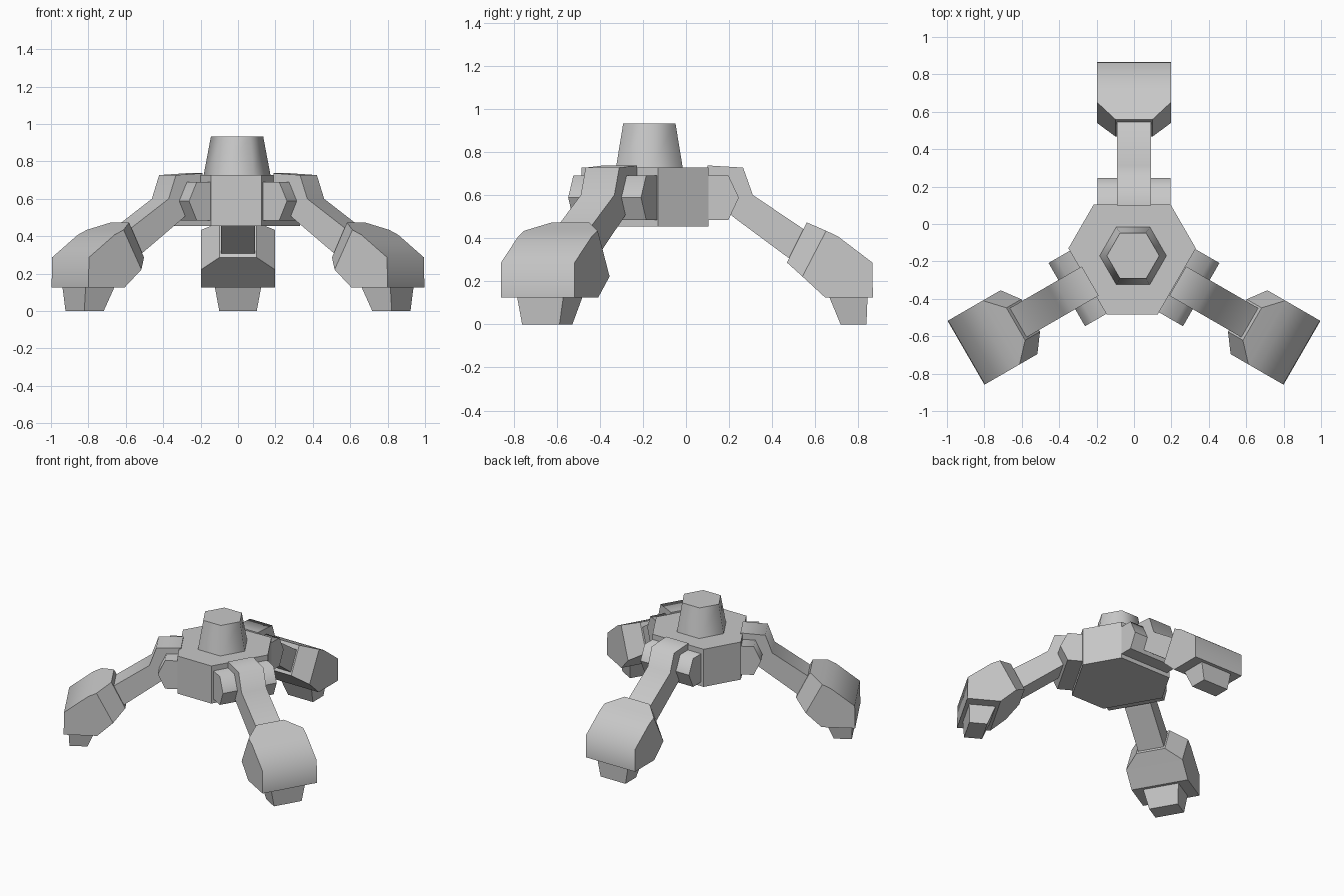
import bpy, bmesh, math
from mathutils import Vector

cube = bpy.data.objects.get("Cube")
if cube:
    bpy.data.objects.remove(cube)

HUB_Y = -0.17

grey = bpy.data.materials.new("plain_grey")
grey.use_nodes = True
grey.diffuse_color = (0.58, 0.58, 0.58, 1)
grey.node_tree.nodes["Principled BSDF"].inputs["Base Color"].default_value = (0.58, 0.58, 0.58, 1)


def finish(bm, name, soft_edge):
    """Close the mesh, set soft and hard edges, and store it."""
    bmesh.ops.remove_doubles(bm, verts=bm.verts, dist=1e-4)
    bmesh.ops.recalc_face_normals(bm, faces=bm.faces)
    bm.normal_update()
    for f in bm.faces:
        f.smooth = True
    for e in bm.edges:
        e.smooth = soft_edge(e)
    mesh = bpy.data.meshes.new(name)
    bm.to_mesh(mesh)
    bm.free()
    mesh.materials.append(grey)
    return mesh


def place(name, mesh, angle=0, x=0):
    ob = bpy.data.objects.new(name, mesh)
    ob.location = (x, HUB_Y, 0)
    ob.rotation_euler.z = math.radians(angle)
    bpy.context.collection.objects.link(ob)


def leg_bend(e):
    """Bends across the upper side of a limb are soft."""
    d = (e.verts[1].co - e.verts[0].co).normalized()
    return (abs(d.x) > 0.99 and e.calc_face_angle(9) < 1.3
            and all(f.normal.z > -0.1 for f in e.link_faces))


def limb(name, sections):
    """Loft sections: top point, bottom point, half width at top and bottom."""
    bm = bmesh.new()
    rings = []
    for (yt, zt), (yb, zb), wt, wb in sections:
        corners = [(-wt, yt, zt), (wt, yt, zt), (wb, yb, zb), (-wb, yb, zb)]
        rings.append([bm.verts.new(Vector(c) - Vector((0, HUB_Y, 0))) for c in corners])
    for a, b in zip(rings, rings[1:]):
        for i in range(4):
            j = (i + 1) % 4
            bm.faces.new((a[i], a[j], b[j], b[i]))
    bm.faces.new(rings[0])
    bm.faces.new(rings[-1])
    return finish(bm, name, leg_bend)


def frustum(name, low, high, z0, z1, soft_edge):
    bm = bmesh.new()
    a = [bm.verts.new((x, y, z0)) for x, y in low]
    b = [bm.verts.new((x, y, z1)) for x, y in high]
    for i in range(len(a)):
        j = (i + 1) % len(a)
        bm.faces.new((a[i], a[j], b[j], b[i]))
    bm.faces.new(a)
    bm.faces.new(b)
    return finish(bm, name, soft_edge)


def polar(points, steps):
    """Repeat points around the hub axis."""
    out = []
    for k in range(steps):
        a = 2 * math.pi * k / steps
        c, s = math.cos(a), math.sin(a)
        out += [(x * c - y * s, x * s + y * c) for x, y in points]
    return out


# Six-sided hub with its long sides toward the legs
hub = polar([(0.205, 0.275), (-0.205, 0.275)], 3)
place("hub_body", frustum("hub_body", hub, hub, 0.455, 0.728, lambda e: False), x=-0.01)

# Tapered turret cap
place("turret", frustum("turret", polar([(0.18, 0)], 6), polar([(0.14, 0)], 6), 0.72, 0.932,
                        lambda e: e.calc_face_angle(9) < 1.15), x=-0.005)

# Parts of one leg
parts = {
    "shoulder_block": [
        ((0.04, 0.69), (0.04, 0.485), 0.195, 0.195),
        ((0.197, 0.69), (0.197, 0.485), 0.195, 0.195),
        ((0.245, 0.588), (0.245, 0.588), 0.195, 0.195)],
    "upper_leg": [
        ((0.10, 0.737), (0.10, 0.50), 0.09, 0.09),
        ((0.265, 0.727), (0.205, 0.51), 0.09, 0.09),
        ((0.31, 0.60), (0.23, 0.49), 0.09, 0.09),
        ((0.57, 0.425), (0.50, 0.29), 0.09, 0.09)],
    "foot": [
        ((0.56, 0.473), (0.468, 0.287), 0.1, 0.1),
        ((0.65, 0.434), (0.54, 0.222), 0.197, 0.197),
        ((0.705, 0.408), (0.645, 0.125), 0.197, 0.197),
        ((0.864, 0.287), (0.867, 0.125), 0.197, 0.197)],
    "toe": [
        ((0.655, 0.15), (0.717, 0), 0.128, 0.1),
        ((0.843, 0.15), (0.837, 0), 0.128, 0.1)],
}

# Three legs around the hub
for part, sections in parts.items():
    mesh = limb(part, sections)
    for side, angle in (("back", 0), ("front_left", -120), ("front_right", 120)):
        place(side + "_" + part, mesh, angle)
